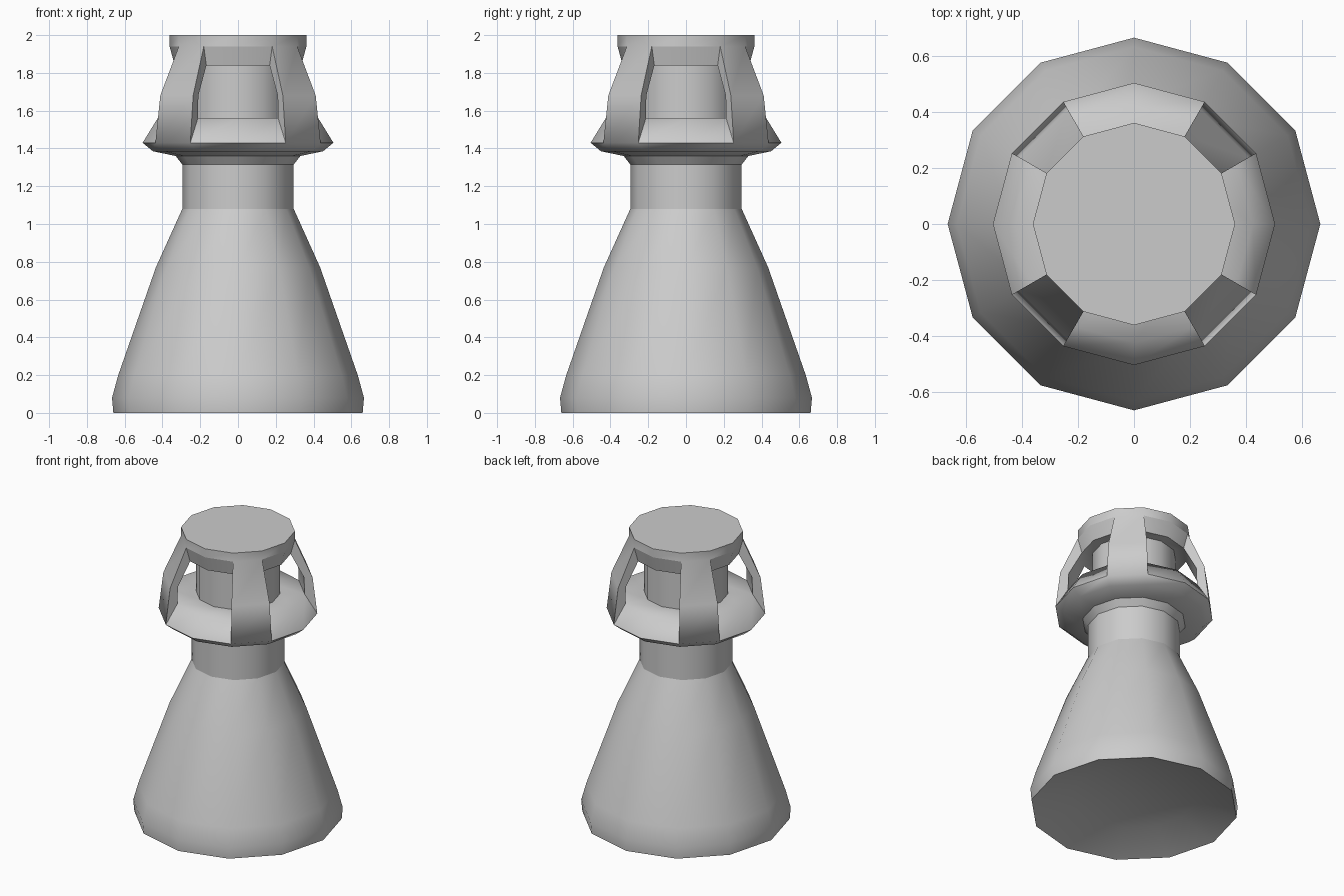
import bpy, bmesh, math

cube = bpy.data.objects.get("Cube")
if cube:
    bpy.data.objects.remove(cube)

SIDES = 12

grey = bpy.data.materials.new("light_grey")
grey.use_nodes = True
colour = (0.6, 0.6, 0.6, 1)
grey.diffuse_color = colour
grey.node_tree.nodes["Principled BSDF"].inputs["Base Color"].default_value = colour


class Ring:
    """Twelve-sided mesh built from profile strips, sharing vertices."""

    def __init__(self):
        self.bm = bmesh.new()
        self.cache = {}

    def vert(self, point, k):
        key = (point, k % SIDES)
        if key not in self.cache:
            r, z = point
            a = math.tau * (k % SIDES) / SIDES
            self.cache[key] = self.bm.verts.new((r * math.cos(a), r * math.sin(a), z))
        return self.cache[key]

    def strip(self, profile, k):
        for a, b in zip(profile, profile[1:]):
            self.bm.faces.new([self.vert(a, k), self.vert(a, k + 1),
                               self.vert(b, k + 1), self.vert(b, k)])

    def wall(self, outer, inner, k):
        for i in range(len(outer) - 1):
            self.bm.faces.new([self.vert(p, k) for p in
                               (outer[i], outer[i + 1], inner[i + 1], inner[i])])

    def cap(self, point):
        return self.bm.faces.new([self.vert(point, k) for k in range(SIDES)])

    def crease(self, point, k):
        ends = self.vert(point, k), self.vert(point, k + 1)
        self.bm.edges.get(ends).smooth = False

    def finish(self, name, angle):
        bmesh.ops.recalc_face_normals(self.bm, faces=self.bm.faces)
        mesh = bpy.data.meshes.new(name)
        self.bm.to_mesh(mesh)
        self.bm.free()
        mesh.materials.append(grey)
        obj = bpy.data.objects.new(name, mesh)
        bpy.context.collection.objects.link(obj)
        bpy.ops.object.select_all(action="DESELECT")
        obj.select_set(True)
        bpy.context.view_layer.objects.active = obj
        bpy.ops.object.shade_smooth_by_angle(angle=math.radians(angle))


# Conical body with a domed hollow base, straight neck and flared seat
hollow = [(0.4, 0.09), (0.66, 0)]
cone = [hollow[-1], (0.667, 0.08), (0.634, 0.2), (0.435, 0.77), (0.295, 1.08)]
neck = [cone[-1], (0.295, 1.315)]
seat = [neck[-1], (0.33, 1.36)]

body = Ring()
for k in range(SIDES):
    for profile in (hollow, cone, neck, seat):
        body.strip(profile, k)
    body.crease(neck[0], k)
    body.crease(seat[0], k)
dome = bmesh.ops.poke(body.bm, faces=[body.cap(hollow[0])])
dome["verts"][0].co.z = 0.12
body.finish("body", 35)

# Head: collar, inner core, four struts and the cap as one shell
under = [(0.33, 1.36), (0.45, 1.385), (0.505, 1.43)]
strut_out = [under[-1], (0.475, 1.68), (0.362, 1.94)]
strut_in = [(0.425, 1.56), (0.42, 1.68), (0.335, 1.84)]
core = [strut_in[0], (0.268, 1.56), (0.268, 1.84), strut_in[-1]]
rim = [strut_out[-1], (0.362, 2)]

head = Ring()
for k in range(SIDES):
    for profile in (under, core, rim):
        head.strip(profile, k)
    if k % 3 == 1:  # strut on each diagonal
        head.strip(strut_out, k)
        head.strip(strut_in, k)
        head.wall(strut_out, strut_in, k)
        head.wall(strut_out, strut_in, k + 1)
    else:  # open window with sloped sill and lintel
        head.strip([strut_out[0], strut_in[0]], k)
        head.strip([strut_in[-1], strut_out[-1]], k)
        head.crease(strut_out[-1], k)
head.cap(rim[-1])
head.finish("head", 65)
